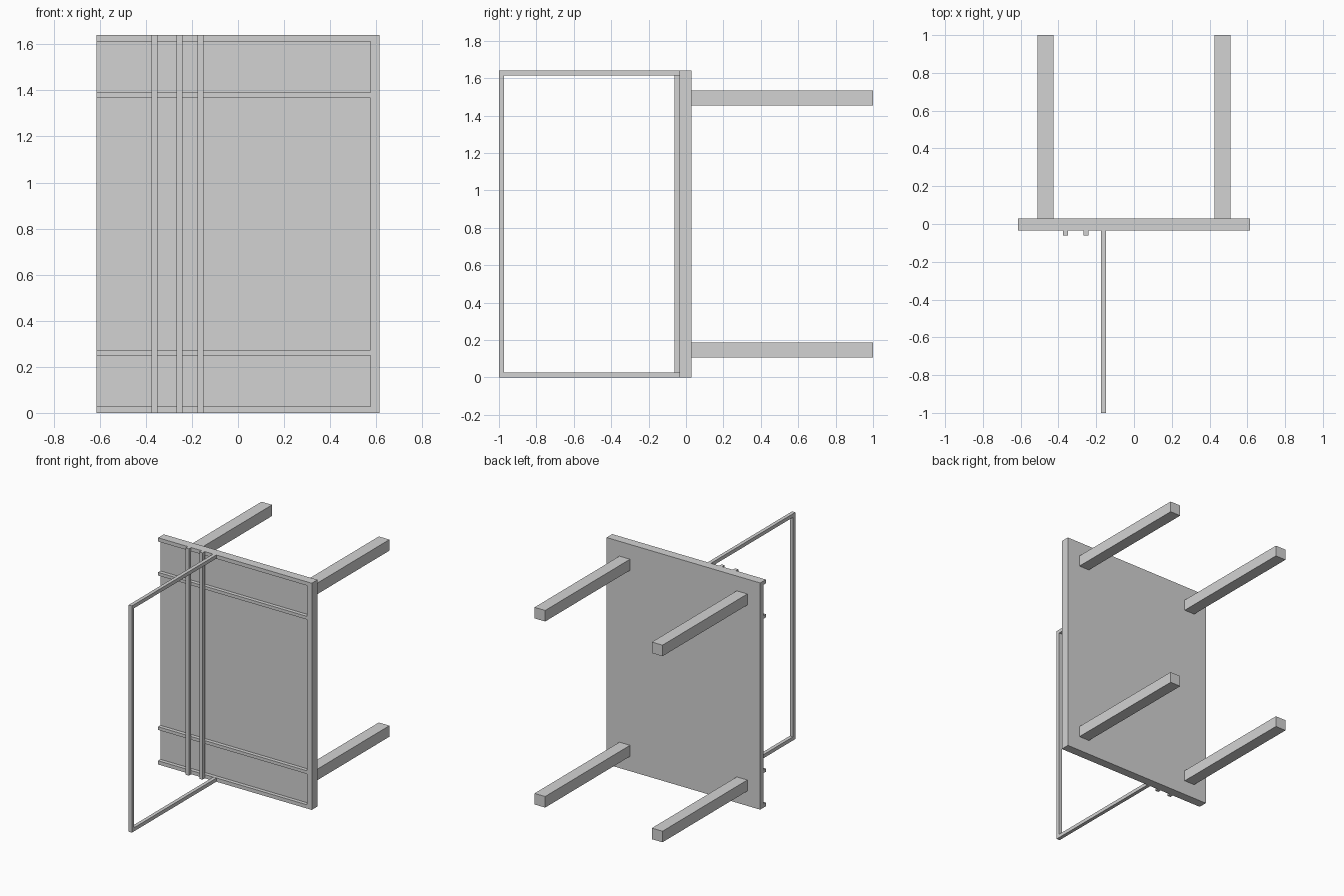
import bpy
import bmesh

cube = bpy.data.objects.get("Cube")
if cube:
    bpy.data.objects.remove(cube, do_unlink=True)

grey = bpy.data.materials.new("light grey")
grey.use_nodes = True
colour = (0.65, 0.65, 0.65, 1)
grey.diffuse_color = colour
grey.node_tree.nodes["Principled BSDF"].inputs["Base Color"].default_value = colour


def box(name, x, y, z):
    """Add a box spanning the given (low, high) ranges."""
    bm = bmesh.new()
    bmesh.ops.create_cube(bm, size=1)
    size = [r[1] - r[0] for r in (x, y, z)]
    bmesh.ops.scale(bm, vec=size, verts=bm.verts)
    mesh = bpy.data.meshes.new(name)
    bm.to_mesh(mesh)
    bm.free()
    mesh.materials.append(grey)
    obj = bpy.data.objects.new(name, mesh)
    obj.location = [(r[0] + r[1]) / 2 for r in (x, y, z)]
    bpy.context.collection.objects.link(obj)
    return obj


H = 1.64        # height
W = 0.615       # half width
BACK = 0.03
PANEL = -0.008  # front of the thin panel
RIM = -0.035    # front of the raised rim
BAR = 0.026     # bar thickness

# Thin panel with a full-height rim on its left edge
box("panel", (-W, 0.575), (PANEL, BACK), (0, H))
box("left_rim", (0.575, W), (RIM, BACK), (0, H))

# Horizontal rails on the front of the panel
for name, low, high in (("bottom", 0, 0.027), ("lower", 0.25, 0.273),
                        ("upper", 1.367, 1.39), ("top", 1.613, H)):
    box(name + "_rail", (-W, 0.575), (RIM, PANEL), (low, high))

# Two upright bars across the rails
for i, x in enumerate((-0.376, -0.267)):
    box(f"upright_bar_{i + 1}", (x, x + BAR), (RIM - BAR, RIM), (0, H))

# Open three-sided frame standing out from the front
fx = (-0.175, -0.149)
box("frame_top", fx, (-1, RIM), (H - BAR, H))
box("frame_bottom", fx, (-1, RIM), (0, BAR))
box("frame_front", fx, (-1, -1 + BAR), (BAR, H - BAR))

# Four square legs behind the panel
for side, x in (("left", 0.427), ("right", -0.512)):
    for level, z in (("lower", 0.107), ("upper", 1.453)):
        box(f"{level}_{side}_leg", (x, x + 0.085), (BACK, 1), (z, z + 0.08))
